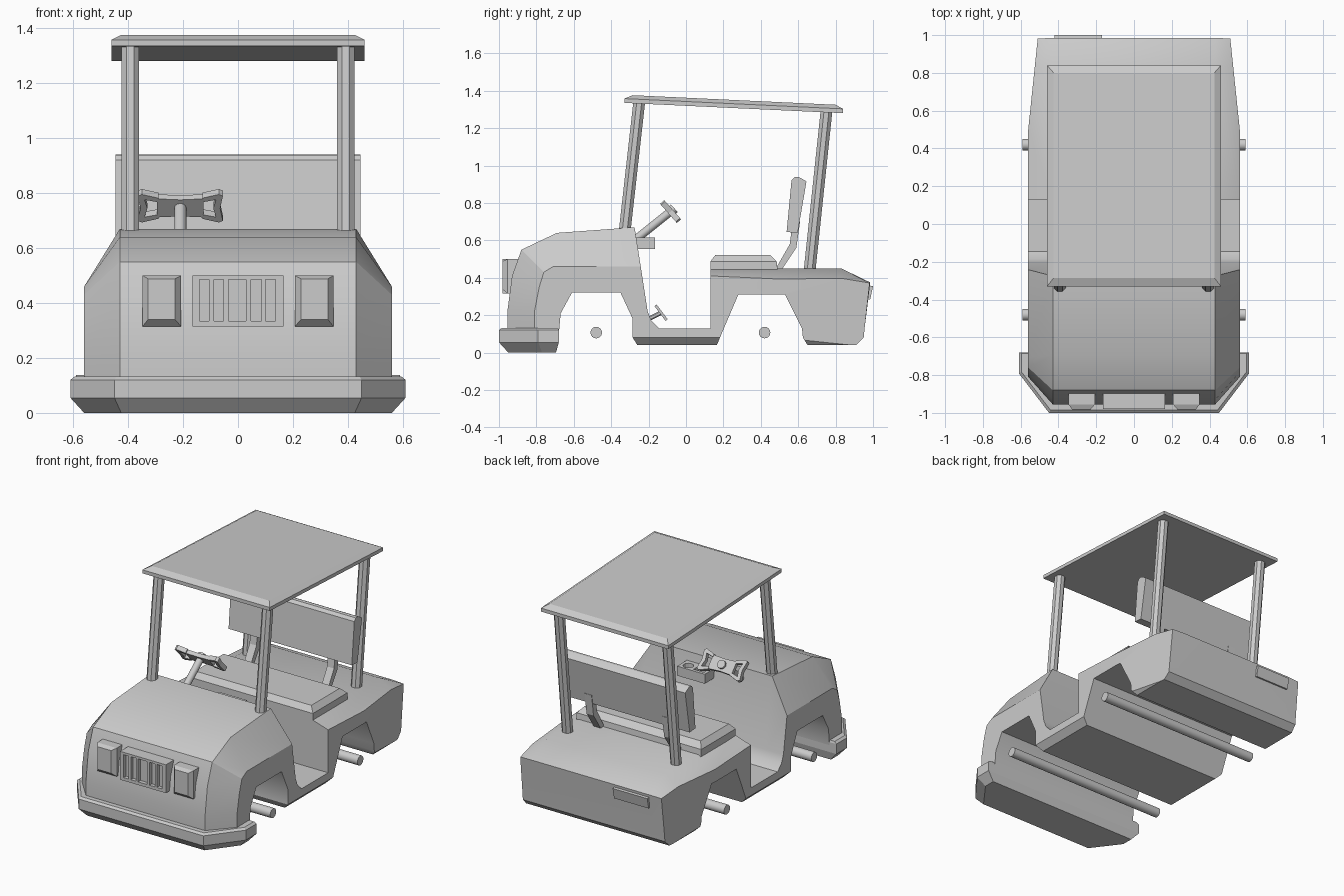
import bpy, bmesh
from math import radians
from mathutils import Vector, Matrix

if "Cube" in bpy.data.objects:
    bpy.data.objects.remove(bpy.data.objects["Cube"])


def finish(bm, name, angle=None):
    bmesh.ops.recalc_face_normals(bm, faces=bm.faces)
    me = bpy.data.meshes.new(name)
    bm.to_mesh(me)
    bm.free()
    ob = bpy.data.objects.new(name, me)
    bpy.context.collection.objects.link(ob)
    if angle:
        bpy.ops.object.select_all(action='DESELECT')
        ob.select_set(True)
        bpy.context.view_layer.objects.active = ob
        bpy.ops.object.shade_smooth_by_angle(angle=radians(angle))
    return ob


def loft_bm(rings):
    """Skin equal-length closed rings and cap both ends."""
    bm = bmesh.new()
    vs = [[bm.verts.new(p) for p in r] for r in rings]
    n = len(vs[0])
    for a, b in zip(vs, vs[1:]):
        for i in range(n):
            j = (i + 1) % n
            bm.faces.new((a[i], a[j], b[j], b[i]))
    bm.faces.new(vs[0])
    bm.faces.new(vs[-1])
    return bm


def loft(name, rings, angle=None):
    return finish(loft_bm(rings), name, angle)


def side_prism(name, profile, x0, x1, angle=None):
    return loft(name, [[(x, y, z) for y, z in profile] for x in (x0, x1)], angle)


def box(name, x0, x1, y0, y1, z0, z1):
    return side_prism(name, [(y0, z0), (y1, z0), (y1, z1), (y0, z1)], x0, x1)


def rod(name, a, b, r, sides=8, turn=0.0, angle=None):
    a, b = Vector(a), Vector(b)
    d = b - a
    m = (Matrix.Translation((a + b) / 2) @ d.to_track_quat('Z', 'Y').to_matrix().to_4x4()
         @ Matrix.Rotation(radians(turn), 4, 'Z'))
    bm = bmesh.new()
    bmesh.ops.create_cone(bm, cap_ends=True, segments=sides, radius1=r, radius2=r,
                          depth=d.length, matrix=m)
    return finish(bm, name, angle)


def rect(x, y0, y1, z0, z1):
    """Rectangle in plan; z0 at the y0 edge, z1 at the y1 edge."""
    return [(-x, y0, z0), (x, y0, z0), (x, y1, z1), (-x, y1, z1)]


# Body: one side profile at the crown, a lowered one at the flanks
crown = [(-.955, .10), (-.955, .22), (-.93, .41), (-.88, .55), (-.69, .64), (-.275, .67),
         (-.205, .22), (-.185, .17), (-.145, .13), (.13, .13), (.13, .45), (.83, .45),
         (.985, .375), (.955, .13), (.95, .08), (.91, .04), (.65, .04), (.625, .08),
         (.62, .13), (.53, .31), (.28, .31), (.19, .10), (.165, .04), (-.26, .04),
         (-.285, .08), (-.285, .18), (-.35, .32), (-.61, .32), (-.67, .21), (-.68, .10)]
flank = list(crown)
flank[:6] = [(-.81, .10), (-.81, .22), (-.785, .35), (-.76, .43), (-.71, .46), (-.242, .46)]
flank[10:13] = [(.13, .41), (.83, .378), (.98, .37)]
body = loft_bm([[(x, y, z) for y, z in p]
                for x, p in ((-.56, flank), (-.43, crown), (.43, crown), (.56, flank))])
# Tail taper and sill bevels
for s in (-1, 1):
    for co, no in (((.56 * s, .5, 0), (.48 * s, .05, 0)),
                   ((.56 * s, 0, .08), (.04 * s, 0, -.04))):
        bmesh.ops.bisect_plane(body, geom=body.verts[:] + body.edges[:] + body.faces[:],
                               plane_co=co, plane_no=Vector(no).normalized(),
                               clear_outer=True, dist=1e-5)
        bmesh.ops.holes_fill(body, edges=[e for e in body.edges if e.is_boundary], sides=0)
finish(body, "body", 28)

# Bumper wrapping round the nose
def bumper_ring(z, d):
    half = [(.45 - d * .5, -1 + d), (.61 - d, -.79 + d * .4), (.61 - d, -.68 - d * .3)]
    pts = half + [(-x, y) for x, y in reversed(half)]
    return [(x, y, z) for x, y in pts]

loft("bumper", [bumper_ring(0, .05), bumper_ring(.055, 0),
                bumper_ring(.12, 0), bumper_ring(.132, .015)])

# Headlights
for s, side in ((-1, "right"), (1, "left")):
    loft(side + "_headlight",
         [[(s * a, y, c) for a, c in ((x0, z0), (x1, z0), (x1, z1), (x0, z1))]
          for y, x0, x1, z0, z1 in ((-.86, .207, .347, .315, .5), (-.955, .207, .347, .315, .5),
                                    (-.982, .23, .327, .34, .488))])

# Grille: back panel, rails and upright bars
box("grille_panel", -.165, .165, -.955, -.86, .315, .5)
for z0, z1 in ((.315, .335), (.485, .5)):
    box("grille_rail", -.165, .165, -.98, -.955, z0, z1)
for x0, x1 in ((-.165, -.14), (-.105, -.088), (-.052, -.035),
               (.03, .047), (.085, .1), (.137, .165)):
    box("grille_bar", x0, x1, -.98, -.955, .335, .485)

# Rear plate, lying on the sloped tail
side_prism("rear_plate", [(.96, .285), (.985, .285), (1.0, .355), (.97, .36)], -.42, -.17)

# Axles
for y in (-.48, .42):
    rod("axle", (-.59, y, .107), (.59, y, .107), .031, 16, angle=40)

# Roof and its posts
loft("roof", [rect(.46, -.33, .84, 1.335, 1.28), rect(.46, -.33, .84, 1.358, 1.303),
              rect(.425, -.285, .80, 1.376, 1.325)])
for s in (-1, 1):
    rod("front_post", (.392 * s, -.33, .63), (.392 * s, -.25, 1.34), .034, 8, 22.5)
    rod("rear_post", (.392 * s, .66, .43), (.392 * s, .752, 1.3), .034, 8, 22.5)

# Seat cushion, backrest and brackets
loft("seat_cushion", [rect(.45, .13, .49, .44, .44), rect(.45, .13, .485, .487, .487),
                      rect(.42, .157, .45, .522, .522)])
side_prism("seat_back", [(.538, .645), (.597, .64), (.644, .915), (.62, .93), (.6, .94),
                         (.58, .938), (.564, .92)], -.445, .445)
for s in (-1, 1):
    side_prism("seat_bracket", [(.475, .44), (.51, .44), (.59, .56), (.61, .7), (.57, .7),
                                (.555, .58)], s * .28 - .025, s * .28 + .025)

# Steering column and yoke-shaped wheel
hub, up, nrm = Vector((-.21, -.085, .752)), Vector((0, -.66, .75)), Vector((0, .75, .66))
rod("steering_column", (-.21, -.30, .58), hub, .022, 12, angle=40)

def wheel_part(name, outline, w0, w1):
    loft(name, [[hub + Vector((u, 0, 0)) + up * v + nrm * w for u, v in outline]
                for w in (w0, w1)])

wheel_part("wheel_centre", [(-.085, -.045), (0, -.04), (.085, -.045),
                            (.085, .045), (0, .04), (-.085, .045)], -.01, .015)
grip = [(.08, .05), (.14, .068), (.155, .06), (.145, 0), (.155, -.06), (.14, -.068),
        (.08, -.05), (.08, -.03), (.13, -.042), (.12, 0), (.13, .042), (.08, .03)]
for s in (-1, 1):
    wheel_part("wheel_grip", [(s * u, v) for u, v in grip], -.012, .018)
rod("wheel_hub", hub, hub + nrm * .03, .027, 12, angle=40)

# Dash tray with a cup hole and a slot
tray = box("dash_tray", -.02, .18, -.29, -.165, .553, .615)
cutters = [rod("cup_cutter", (.13, -.21, .57), (.13, -.21, .65), .032, 12),
           box("slot_cutter", .0, .075, -.235, -.185, .585, .65)]
for c in cutters:
    c.hide_render = True
    c.hide_set(True)
    m = tray.modifiers.new("cut", 'BOOLEAN')
    m.object, m.operation, m.solver = c, 'DIFFERENCE', 'EXACT'

# Pedals
for x in (-.29, -.14):
    side_prism("pedal", [(-.168, .248), (-.157, .257), (-.098, .178), (-.109, .169)],
               x - .035, x + .035)
    rod("pedal_stem", (x, -.22, .17), (x, -.133, .213), .012, 6)
